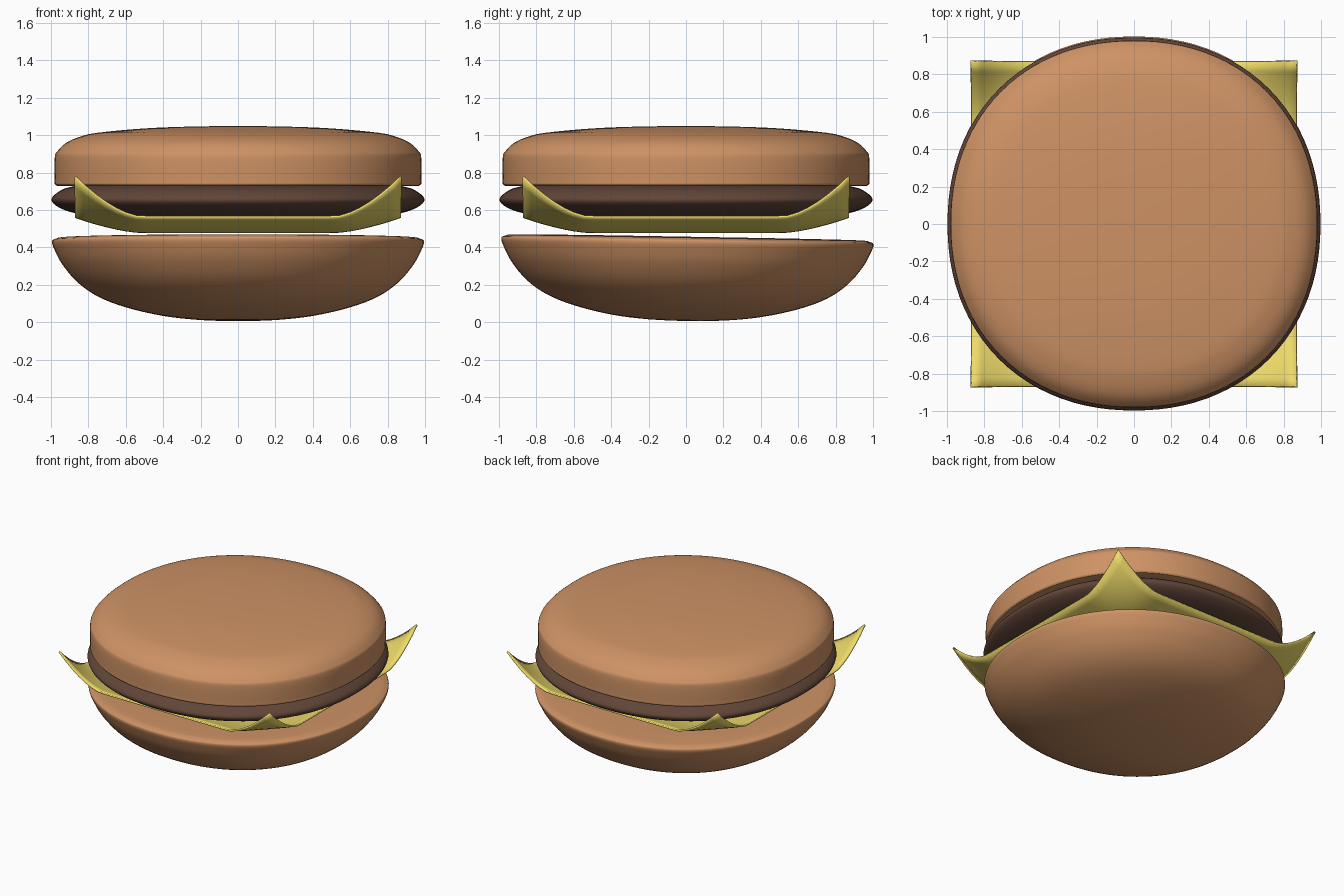
import bpy, bmesh, math
from mathutils import Vector

if "Cube" in bpy.data.objects:
    bpy.data.objects.remove(bpy.data.objects["Cube"])


def material(name, rgb):
    m = bpy.data.materials.new(name)
    m.diffuse_color = (*rgb, 1)
    m.use_nodes = True
    m.node_tree.nodes["Principled BSDF"].inputs["Base Color"].default_value = m.diffuse_color
    return m


def finish(name, bm, mat):
    bmesh.ops.recalc_face_normals(bm, faces=bm.faces)
    me = bpy.data.meshes.new(name)
    bm.to_mesh(me)
    bm.free()
    ob = bpy.data.objects.new(name, me)
    bpy.context.collection.objects.link(ob)
    me.materials.append(mat)
    bpy.ops.object.select_all(action='DESELECT')
    ob.select_set(True)
    bpy.context.view_layer.objects.active = ob
    bpy.ops.object.shade_smooth_by_angle(angle=math.radians(50))
    return ob


def smooth_path(pts, steps=4):
    # Catmull-Rom curve through the profile points
    p = [Vector(q) for q in pts]
    p = [p[0]] + p + [p[-1]]
    out = []
    for a, b, c, d in zip(p, p[1:], p[2:], p[3:]):
        for i in range(steps):
            t = i / steps
            out.append(0.5 * (2 * b + (c - a) * t + (2 * a - 5 * b + 4 * c - d) * t**2
                              + (3 * b - a - 3 * c + d) * t**3))
    return out + [p[-1]]


def lathe(name, profile, mat, segs=96, power=2.15):
    # revolve around z with a slightly squarish outline; profile runs axis to axis
    path = smooth_path(profile)
    bm = bmesh.new()
    rings = []
    for r, z in path[1:-1]:
        ring = []
        for k in range(segs):
            a = 2 * math.pi * k / segs
            c, s = math.cos(a), math.sin(a)
            f = max(r, 0.001) / (abs(c)**power + abs(s)**power)**(1 / power)
            ring.append(bm.verts.new((f * c, f * s, z)))
        rings.append(ring)
    for lo, hi in zip(rings, rings[1:]):
        for k in range(segs):
            j = (k + 1) % segs
            bm.faces.new((lo[k], lo[j], hi[j], hi[k]))
    for ring, end in ((rings[0], path[0]), (rings[-1], path[-1])):
        pole = bm.verts.new((0, 0, end[1]))
        for k in range(segs):
            bm.faces.new((ring[k], ring[(k + 1) % segs], pole))
    return finish(name, bm, mat)


bun = material("bun", (0.62, 0.29, 0.13))
meat = material("meat", (0.12, 0.06, 0.04))
yellow = material("cheese", (0.85, 0.70, 0.14))

# bottom bun: bowl with a nearly flat, slightly tilted top
bottom = lathe("bottom_bun", [
    (0, .006), (.2, .012), (.4, .034), (.6, .08), (.75, .138), (.86, .215),
    (.94, .31), (.98, .385), (.995, .43), (.975, .446), (.9, .454), (.5, .457), (0, .457)], bun)
bottom.rotation_euler.x = math.radians(-1)

# patty: disc with rounded edge
lathe("patty", [
    (0, .555), (.5, .556), (.75, .563), (.88, .585), (.96, .615), (.997, .652),
    (.97, .69), (.9, .722), (.75, .733), (0, .735)], meat)

# top bun: straight side, rounded shoulder, flat underside
lathe("top_bun", [
    (0, .728), (.6, .728), (.93, .728), (.975, .735), (.98, .76), (.98, .88),
    (.965, .915), (.92, .958), (.85, .99), (.75, 1.013), (.5, 1.036), (.25, 1.046), (0, 1.049)], bun)

# cheese slice: square sheet with edges and corners curling up
bm = bmesh.new()
bmesh.ops.create_grid(bm, x_segments=32, y_segments=32, size=0.87)
for v in bm.verts:
    tx, ty = (max(0, abs(u) - .52) / .35 for u in (v.co.x, v.co.y))
    v.co.z = .483 + .08 * (tx**1.5 + ty**1.5) + .135 * (tx * ty)**1.7
cheese = finish("cheese_slice", bm, yellow)
solid = cheese.modifiers.new("thickness", 'SOLIDIFY')
solid.thickness = 0.012
solid.offset = 0
